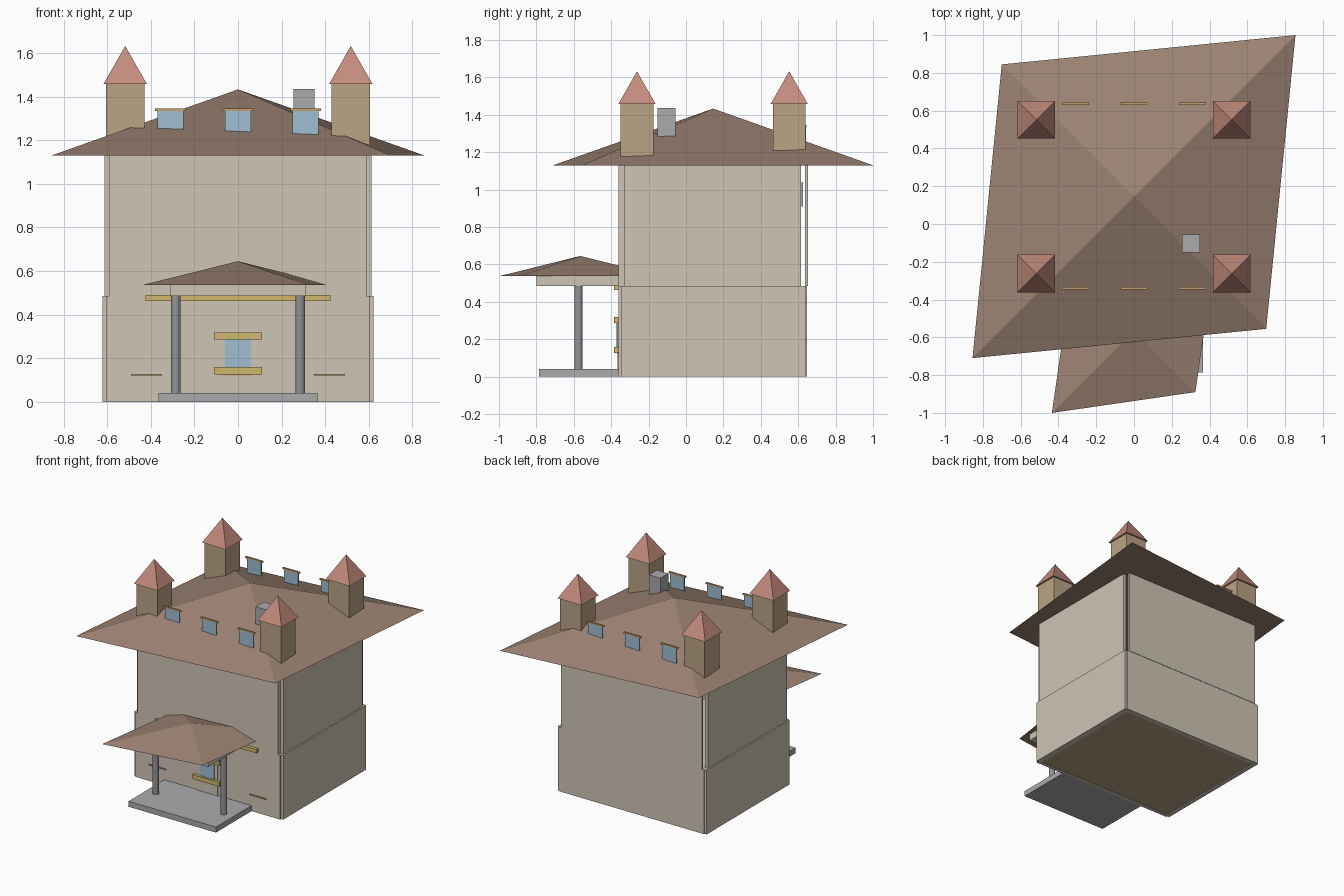
import bpy
import bmesh

old = bpy.data.objects.get("Cube")
if old:
    bpy.data.objects.remove(old, do_unlink=True)


def material(name, rgb):
    # sRGB to linear
    lin = [c / 12.92 if c <= 0.04045 else ((c + 0.055) / 1.055) ** 2.4 for c in rgb]
    m = bpy.data.materials.new(name)
    m.use_nodes = True
    m.diffuse_color = (*lin, 1)
    m.node_tree.nodes["Principled BSDF"].inputs["Base Color"].default_value = (*lin, 1)
    return m


wall = material("beige plaster", (0.81, 0.77, 0.71))
tan = material("tan stone", (0.73, 0.64, 0.52))
brown = material("brown roof", (0.61, 0.51, 0.45))
red = material("red tile", (0.77, 0.55, 0.49))
grey = material("grey stone", (0.67, 0.67, 0.68))
steel = material("column grey", (0.58, 0.58, 0.60))
yellow = material("yellow trim", (0.81, 0.72, 0.42))
wood = material("wood trim", (0.78, 0.63, 0.43))
glass = material("blue glass", (0.62, 0.75, 0.82))


def finish(name, bm, mat):
    bmesh.ops.recalc_face_normals(bm, faces=bm.faces[:])
    mesh = bpy.data.meshes.new(name)
    bm.to_mesh(mesh)
    bm.free()
    mesh.materials.append(mat)
    ob = bpy.data.objects.new(name, mesh)
    bpy.context.collection.objects.link(ob)
    return ob


def box(name, x, y, z, mat):
    bm = bmesh.new()
    bmesh.ops.create_cube(bm, size=1)
    for v in bm.verts:
        v.co = [a[0] + (c + 0.5) * (a[1] - a[0]) for c, a in zip(v.co, (x, y, z))]
    return finish(name, bm, mat)


def pyramid(name, center, long, short, z0, z1, mat):
    # long and short are the half diagonals along the two plan diagonals
    cx, cy = center
    bm = bmesh.new()
    base = [bm.verts.new((cx + dx, cy + dy, z0)) for dx, dy in
            ((long, long), (-short, short), (-long, -long), (short, -short))]
    top = bm.verts.new((cx, cy, z1))
    bm.faces.new(base)
    for i in range(4):
        bm.faces.new((base[i], base[(i + 1) % 4], top))
    return finish(name, bm, mat)


def around(c, w):
    return (c - w / 2, c + w / 2)


def side_span(s, a, b):
    return tuple(sorted((s * a, s * b)))


# Lower storey
low = (0, 0.485)
box("lower_front_wall", (-0.605, 0.605), (-0.36, -0.33), low, wall)
box("lower_back_wall", (-0.605, 0.605), (0.61, 0.648), low, wall)
box("floor", (-0.6, 0.6), (-0.34, 0.62), (0.003, 0.03), tan)
box("storey_ledge", (-0.6, 0.6), (-0.34, 0.62), (0.45, 0.484), wall)

# Upper storey, with open rear corners
high = (0.485, 1.13)
box("upper_front_wall", (-0.588, 0.588), (-0.362, -0.33), high, wall)
box("upper_back_wall", (-0.588, 0.588), (0.636, 0.651), high, wall)

for s, side in ((-1, "right"), (1, "left")):
    box(f"lower_wall_{side}", side_span(s, 0.58, 0.622), (-0.348, 0.642), low, wall)
    box(f"upper_wall_{side}", side_span(s, 0.588, 0.612), (-0.332, 0.614), high, wall)

# Main roof and chimney
pyramid("main_roof", (0, 0.145), 0.855, 0.70, 1.13, 1.433, brown)
box("chimney", around(0.302, 0.096), around(-0.104, 0.096), (1.15, 1.435), grey)

# Corner turrets
for x in (-0.517, 0.517):
    for y in (-0.262, 0.552):
        box("turret", around(x, 0.175), around(y, 0.175), (1.14, 1.457), tan)
        pyramid("turret_roof", (x, y), 0.1, 0.1, 1.457, 1.632, red)

# Dormer windows with lintels, and inner rear panes
for x in (-0.31, 0, 0.31):
    for y in (-0.34, 0.637):
        box("dormer_window", around(x, 0.12), around(y, 0.008), (1.18, 1.337), glass)
        box("dormer_lintel", around(x, 0.142), around(y, 0.014), (1.335, 1.346), wood)
    box("inner_pane", around(x, 0.12), (0.618, 0.626), (0.91, 1.04), glass)

# Porch
box("porch_slab", (-0.365, 0.365), (-0.785, -0.36), (0, 0.042), grey)
box("porch_beam", (-0.31, 0.31), (-0.798, -0.36), (0.485, 0.537), wall)
pyramid("porch_roof", (0, -0.565), 0.435, 0.325, 0.537, 0.645, brown)
for x in (-0.285, 0.285):
    bm = bmesh.new()
    bmesh.ops.create_cone(bm, cap_ends=True, segments=12, radius1=0.022,
                          radius2=0.022, depth=0.445)
    bmesh.ops.translate(bm, verts=bm.verts[:], vec=(x, -0.575, 0.2635))
    finish("porch_column", bm, steel)

# Front entrance and trim
box("door_frame", (-0.085, 0.085), (-0.366, -0.358), (0.042, 0.29), wall)
box("door_window", (-0.06, 0.06), (-0.371, -0.364), (0.15, 0.29), glass)
for z in (0.143, 0.302):
    box("door_trim", (-0.11, 0.11), (-0.386, -0.355), around(z, 0.033), yellow)
box("front_rail", (-0.425, 0.425), (-0.386, -0.355), (0.463, 0.491), yellow)
for x in (-0.42, 0, 0.42):
    box("sill_line", around(x, 0.142), (-0.369, -0.355), (0.122, 0.128), wood)
